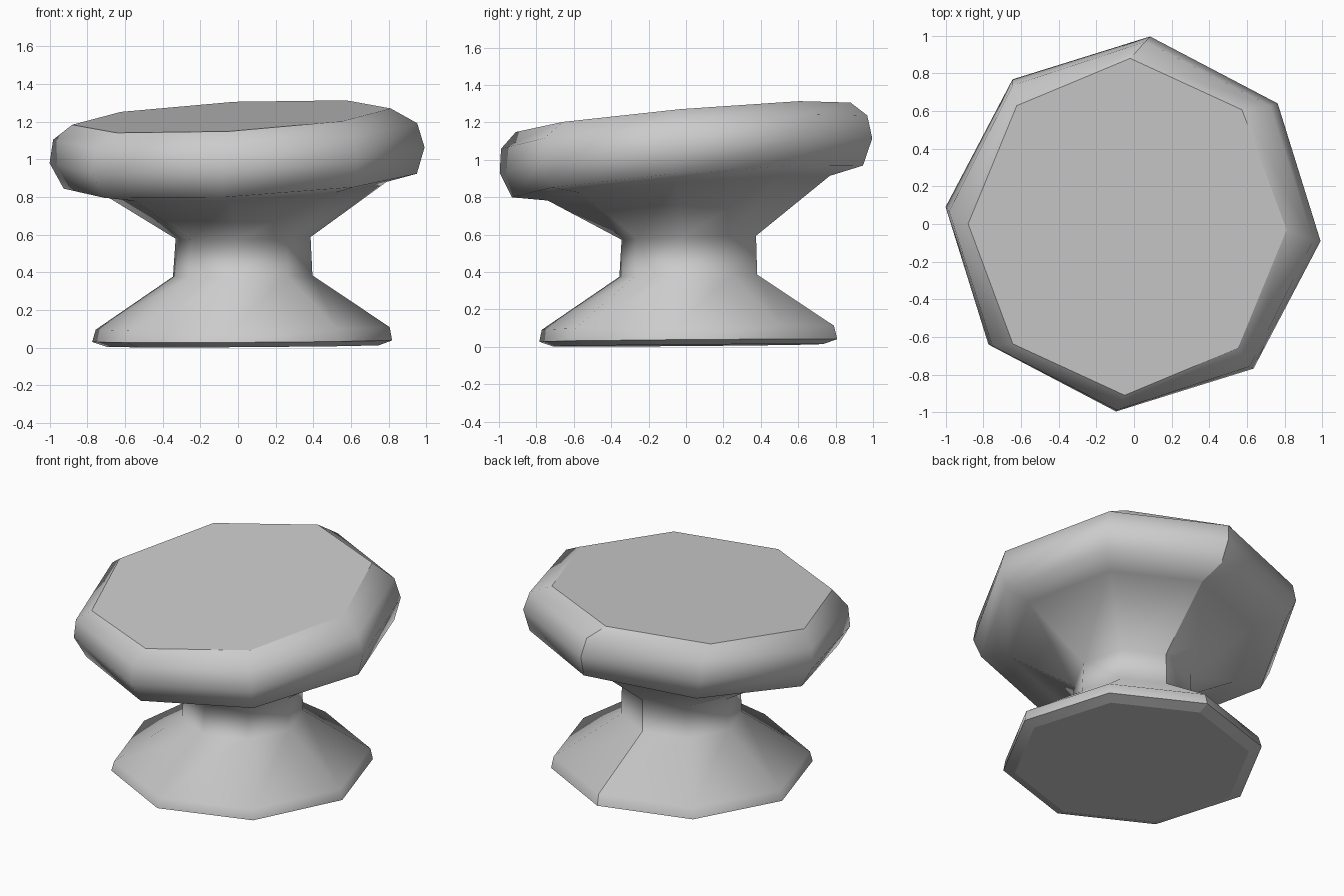
import bpy, bmesh
from math import cos, sin, radians

if "Cube" in bpy.data.objects:
    bpy.data.objects.remove(bpy.data.objects["Cube"])

SIDES = 8
# Profile rings: centre x, y, z, radius x, radius y, tilt along x, tilt along y, twist
RINGS = [
    (0.025, 0.010, 0.008, 0.725, 0.725, 0.006, 0.008, -5.2),   # foot underside
    (0.022, 0.012, 0.034, 0.800, 0.800, 0.006, 0.008, -5.2),   # foot rim
    (0.025, 0.010, 0.102, 0.784, 0.784, 0.010, 0.013, -5.2),
    (0.025, 0.012, 0.380, 0.372, 0.370, 0.010, 0.015, -5.2),   # neck
    (0.027, 0.015, 0.583, 0.360, 0.361, 0.014, 0.028, -5.2),
    (0.035, 0.015, 0.848, 0.757, 0.757, 0.050, 0.083, -5.2),   # head underside
    (0.012, 0.008, 0.884, 0.942, 0.942, 0.050, 0.086, -5.2),
    (-0.005, 0.000, 1.022, 1.000, 1.000, 0.050, 0.088, -5.2),  # widest ring
    (-0.015, -0.010, 1.148, 0.970, 0.982, 0.052, 0.087, -4.5),
    (-0.035, -0.015, 1.227, 0.846, 0.895, 0.053, 0.087, -1.0), # flat top
]


def add_ring(bm, cx, cy, cz, rx, ry, tx, ty, twist):
    verts = []
    for i in range(SIDES):
        a = radians(twist + 360 * i / SIDES)
        x, y = rx * cos(a), ry * sin(a)
        verts.append(bm.verts.new((cx + x, cy + y, cz + tx * x + ty * y)))
    return verts


# Loft the rings into one knob
bm = bmesh.new()
rings = [add_ring(bm, *r) for r in RINGS]
for low, high in zip(rings, rings[1:]):
    for i in range(SIDES):
        j = (i + 1) % SIDES
        bm.faces.new((low[i], low[j], high[j], high[i]))
bm.faces.new(list(reversed(rings[0])))
bm.faces.new(rings[-1])
bmesh.ops.recalc_face_normals(bm, faces=bm.faces)
for f in bm.faces:
    f.smooth = True

# Crisp edges around the flat ends and foot rim, and along the back seam
for ring in (rings[0], rings[1], rings[-1]):
    for i in range(SIDES):
        bm.edges.get((ring[i], ring[(i + 1) % SIDES])).smooth = False
for low, high in zip(rings, rings[1:]):
    bm.edges.get((low[2], high[2])).smooth = False

mesh = bpy.data.meshes.new("round_knob")
bm.to_mesh(mesh)
bm.free()
knob = bpy.data.objects.new("round_knob", mesh)
bpy.context.collection.objects.link(knob)
